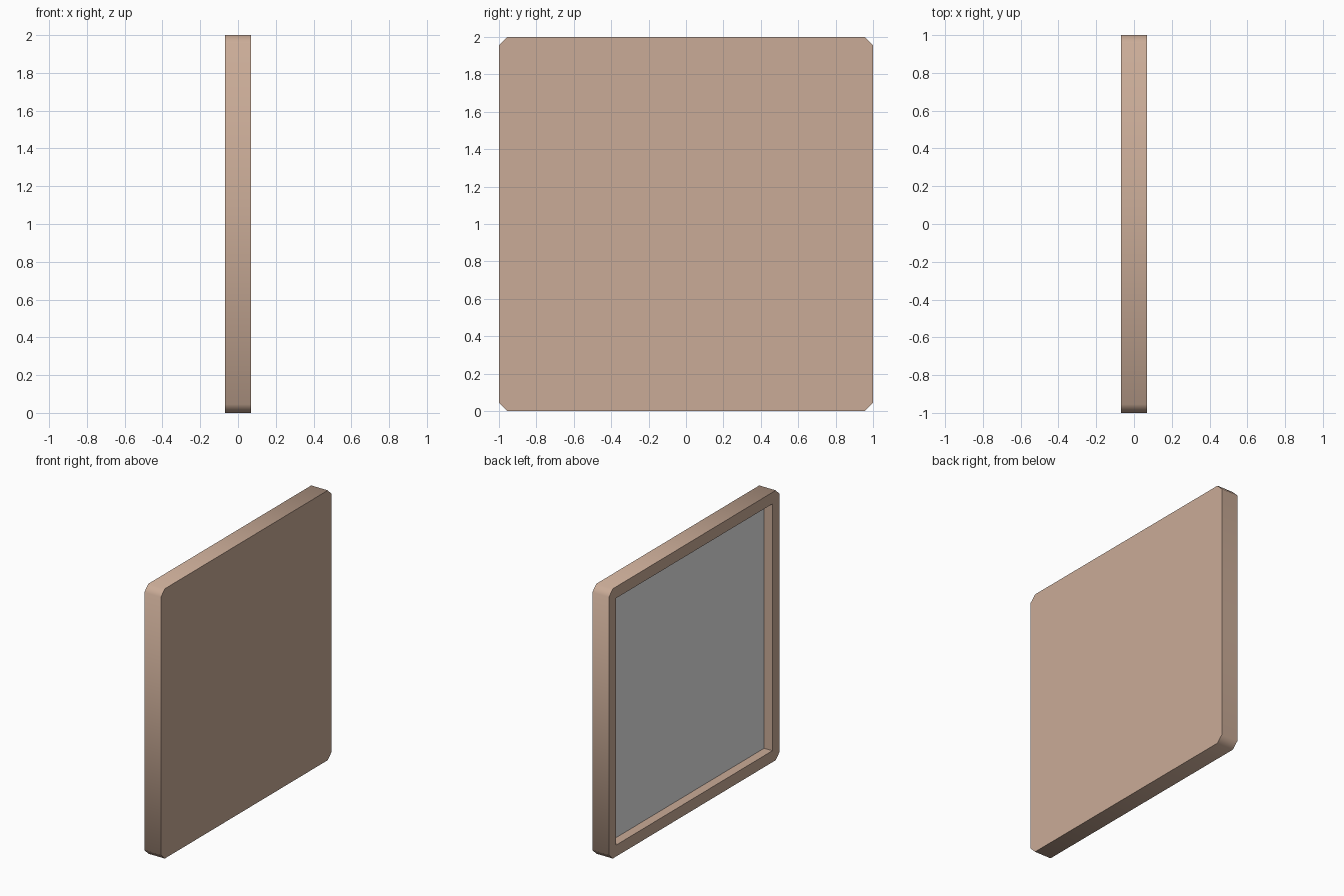
import bpy
import bmesh
import math

default = bpy.data.objects.get("Cube")
if default:
    bpy.data.objects.remove(default, do_unlink=True)


def make_material(name, rgb):
    mat = bpy.data.materials.new(name)
    mat.use_nodes = True
    color = (*rgb, 1.0)
    mat.diffuse_color = color
    mat.node_tree.nodes["Principled BSDF"].inputs["Base Color"].default_value = color
    return mat


tan = make_material("tan_frame", (0.59, 0.41, 0.31))
grey = make_material("grey_screen", (0.8, 0.8, 0.8))

HALF = 1.0        # half height and width
THICK = 0.068     # half thickness
CHAMFER = 0.045   # corner cut
RIM = 0.085       # border around the recess
FLOOR_X = 0.0     # recess floor

# Outline with cut corners (two points per corner) and square opening
outline, opening = [], []
for sy, sz in ((1, -1), (1, 1), (-1, 1), (-1, -1)):
    pair = [((HALF - CHAMFER) * sy, HALF * sz), (HALF * sy, (HALF - CHAMFER) * sz)]
    outline += pair if sy * sz < 0 else pair[::-1]
    opening.append(((HALF - RIM) * sy, (HALF - RIM) * sz))

bm = bmesh.new()


def ring(points, x):
    return [bm.verts.new((x, y, z + HALF)) for y, z in points]


def walls(a, b):
    n = len(a)
    for i in range(n):
        j = (i + 1) % n
        bm.faces.new((a[i], a[j], b[j], b[i]))


closed_side = ring(outline, THICK)
open_side = ring(outline, -THICK)
lip = ring(opening, -THICK)
floor = ring(opening, FLOOR_X)

# Solid face, outer edge and recess walls
bm.faces.new(closed_side)
walls(closed_side, open_side)
walls(lip, floor)

# Flat border around the opening
for i in range(4):
    j = (i + 1) % 4
    a, b, c = open_side[2 * i], open_side[2 * i + 1], open_side[2 * j]
    bm.faces.new((a, b, lip[i]))
    bm.faces.new((b, c, lip[j], lip[i]))

# Recessed screen
screen = bm.faces.new(floor)
screen.material_index = 1

bmesh.ops.recalc_face_normals(bm, faces=bm.faces[:])

# Soft rounded corners, crisp right-angle edges
for face in bm.faces:
    face.smooth = True
for edge in bm.edges:
    edge.smooth = edge.calc_face_angle(0.0) < math.radians(60)

mesh = bpy.data.meshes.new("framed_panel")
bm.to_mesh(mesh)
bm.free()
mesh.materials.append(tan)
mesh.materials.append(grey)
panel = bpy.data.objects.new("framed_panel", mesh)
bpy.context.collection.objects.link(panel)
